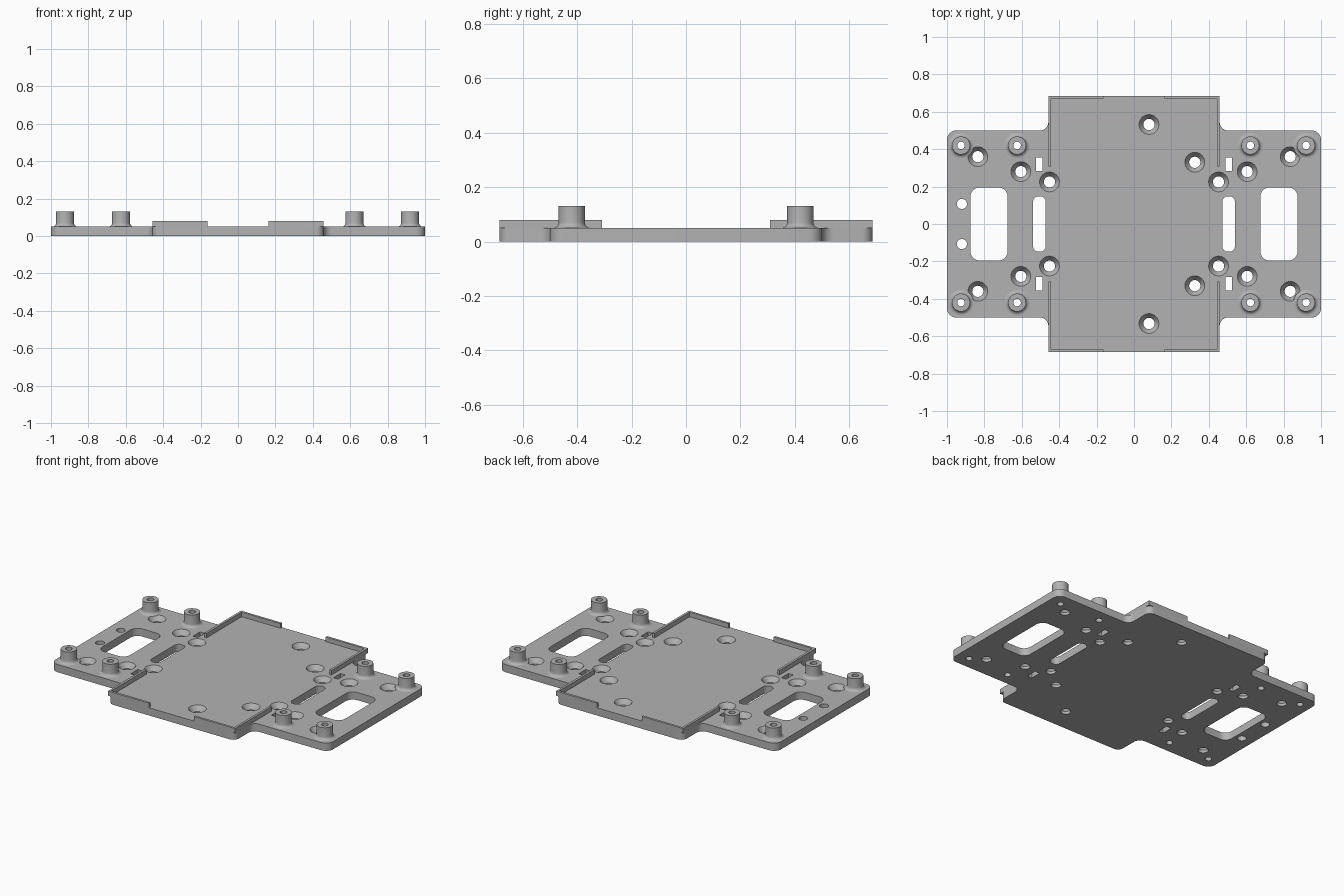
import bpy, bmesh
from math import sin, cos, pi

if "Cube" in bpy.data.objects:
    bpy.data.objects.remove(bpy.data.objects["Cube"])

T = 0.05          # plate thickness
WALL_TOP = 0.08
POST_TOP = 0.13

grey = bpy.data.materials.new("plain grey")
grey.use_nodes = True
COLOUR = (0.45, 0.45, 0.45, 1)
grey.diffuse_color = COLOUR
grey.node_tree.nodes["Principled BSDF"].inputs["Base Color"].default_value = COLOUR


def make(name, bm):
    bmesh.ops.recalc_face_normals(bm, faces=bm.faces)
    me = bpy.data.meshes.new(name)
    bm.to_mesh(me)
    bm.free()
    me.materials.append(grey)
    ob = bpy.data.objects.new(name, me)
    bpy.context.collection.objects.link(ob)
    return ob


def smooth(ob):
    bpy.ops.object.select_all(action="DESELECT")
    ob.select_set(True)
    bpy.context.view_layer.objects.active = ob
    bpy.ops.object.shade_smooth_by_angle(angle=pi / 6)


def arc(cx, cy, r, start, end, n=8):
    return [(cx + r * cos(start + (end - start) * i / n),
             cy + r * sin(start + (end - start) * i / n)) for i in range(n + 1)]


def prism(bm, outline, z0, z1):
    low = [bm.verts.new((x, y, z0)) for x, y in outline]
    high = [bm.verts.new((x, y, z1)) for x, y in outline]
    bm.faces.new(low[::-1])
    bm.faces.new(high)
    n = len(low)
    for i in range(n):
        j = (i + 1) % n
        bm.faces.new((low[i], low[j], high[j], high[i]))


def lathe(bm, profile, cx, cy, closed=False, n=32):
    rings = [[bm.verts.new((cx + r * cos(2 * pi * k / n), cy + r * sin(2 * pi * k / n), z))
              for k in range(n)] for r, z in profile]
    pairs = list(zip(rings, rings[1:]))
    if closed:
        pairs.append((rings[-1], rings[0]))
    else:
        bm.faces.new(rings[0][::-1])
        bm.faces.new(rings[-1])
    for a, b in pairs:
        for k in range(n):
            m = (k + 1) % n
            bm.faces.new((a[k], a[m], b[m], b[k]))


def rounded_rect(cx, cy, hx, hy, r):
    pts = []
    for q, (sx, sy) in enumerate([(1, 1), (-1, 1), (-1, -1), (1, -1)]):
        pts += arc(cx + sx * (hx - r), cy + sy * (hy - r), r, q * pi / 2, (q + 1) * pi / 2)
    return pts


def rect(x0, x1, y0, y1):
    return [(x0, y0), (x1, y0), (x1, y1), (x0, y1)]


# Cross-shaped plate: one quarter outline, mirrored into the others
CX, CY, WY, R, F = 0.458, 0.685, 0.5, 0.05, 0.045
quarter = arc(1 - R, WY - R, R, 0, pi / 2)
quarter += arc(CX + F, WY + F, F, -pi / 2, -pi)
quarter += arc(CX - 0.04, CY - 0.04, 0.04, 0, pi / 2)
outline = quarter + [(-x, y) for x, y in reversed(quarter)]
outline += [(-x, -y) for x, y in quarter] + [(x, -y) for x, y in reversed(quarter)]
bm = bmesh.new()
prism(bm, outline, 0, T)
plate = make("base_plate", bm)

# Cutters for all openings
posts = [(x, y) for x in (-0.925, -0.625, 0.622, 0.92) for y in (-0.42, 0.42)]
screws = [(0.08, 0.532), (0.325, 0.33)]
screws += [(s * x, y) for s in (-1, 1) for x, y in ((0.452, 0.225), (0.605, 0.28), (0.835, 0.36))]
bm = bmesh.new()
for x, y in screws:
    for side in (-1, 1):
        lathe(bm, [(0.03, -0.02), (0.03, 0.018), (0.053, T), (0.053, T + 0.02)], x, side * y)
for x, y in posts:
    lathe(bm, [(0.02, -0.02), (0.02, T + 0.02)], x, y)
for y in (-0.107, 0.107):
    lathe(bm, [(0.027, -0.02), (0.027, T + 0.02)], -0.92, y)
for s in (-1, 1):
    prism(bm, rounded_rect(s * 0.775, 0, 0.1, 0.195, 0.05), -0.02, T + 0.02)
    prism(bm, rounded_rect(s * 0.506, 0, 0.034, 0.148, 0.03), -0.02, T + 0.02)
    for y in (-0.32, 0.32):
        prism(bm, rect(s * 0.506 - 0.017, s * 0.506 + 0.017, y - 0.036, y + 0.036), -0.02, T + 0.02)
cutter = make("opening_cutter", bm)
cutter.hide_render = True

cut = plate.modifiers.new("openings", "BOOLEAN")
cut.operation = "DIFFERENCE"
cut.solver = "EXACT"
cut.object = cutter
bpy.context.view_layer.objects.active = plate
bpy.ops.object.modifier_apply(modifier=cut.name)
bpy.data.objects.remove(cutter)
smooth(plate)

# L-shaped corner walls
W = 0.015
for sx, side in ((1, "left"), (-1, "right")):
    for sy, end in ((-1, "front"), (1, "back")):
        shape = [(CX, 0.308), (CX, CY), (0.162, CY), (0.162, CY - W),
                 (CX - W, CY - W), (CX - W, 0.308)]
        bm = bmesh.new()
        prism(bm, [(sx * x, sy * y) for x, y in shape], T, WALL_TOP)
        make(f"{end}_{side}_corner_wall", bm)

# Hollow standoffs with a flared foot
flare = [(0.068 - 0.02 * sin(a * pi / 10), T + 0.02 - 0.02 * cos(a * pi / 10)) for a in range(6)]
for i, (x, y) in enumerate(posts):
    bm = bmesh.new()
    lathe(bm, flare + [(0.048, POST_TOP), (0.02, POST_TOP), (0.02, T)], x, y, closed=True)
    smooth(make(f"standoff_{i + 1}", bm))
